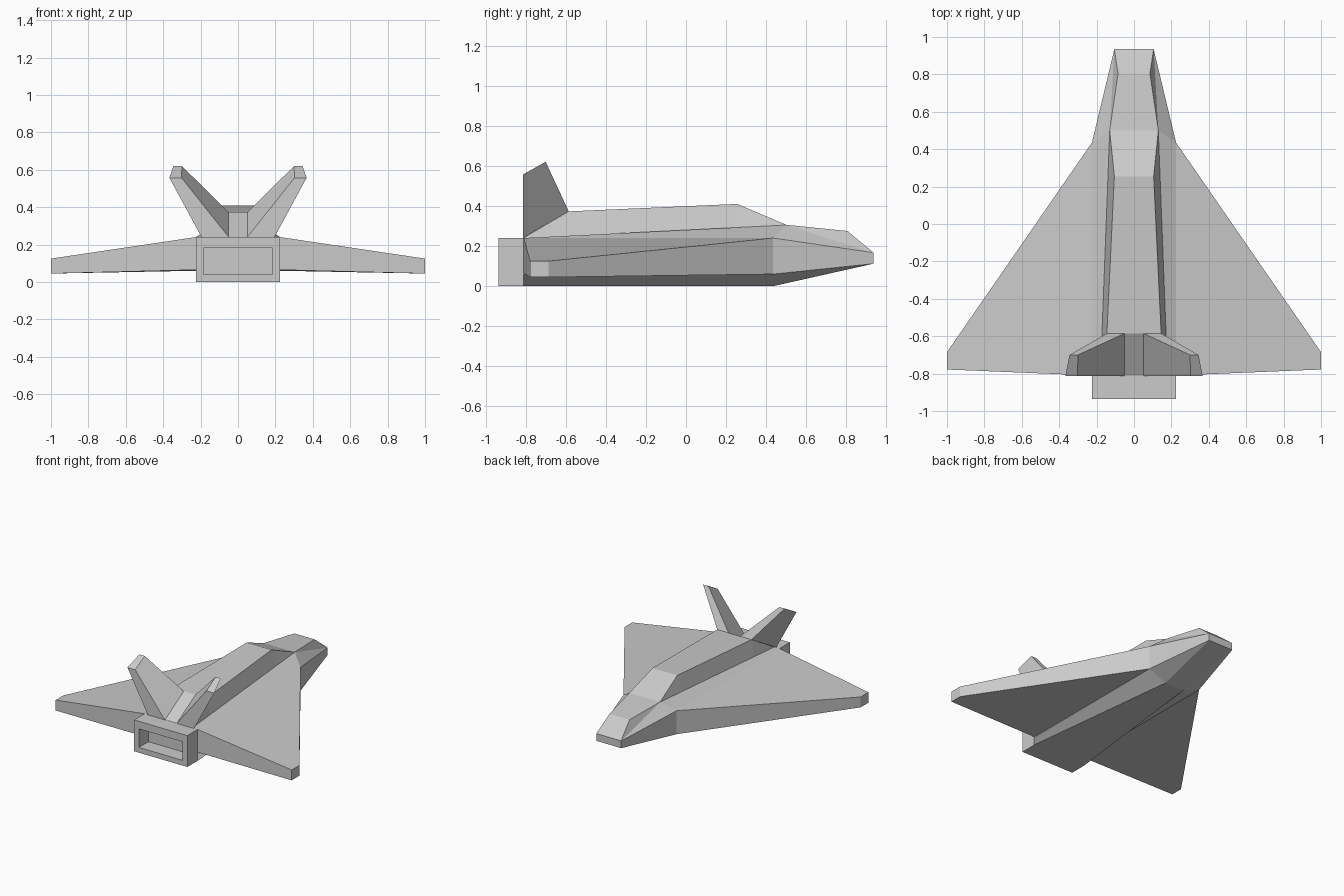
import bpy, bmesh
from mathutils import Vector

if "Cube" in bpy.data.objects:
    bpy.data.objects.remove(bpy.data.objects["Cube"])


def loft(name, rings, cap_start=True, mirror=False):
    """Skin matching rings of points into one flat-faced solid."""
    bm = bmesh.new()
    rows = [[bm.verts.new(p) for p in ring] for ring in rings]
    n = len(rows[0])
    for a, b in zip(rows, rows[1:]):
        for i in range(n):
            j = (i + 1) % n
            bm.faces.new((a[i], a[j], b[j], b[i]))
    if cap_start:
        bm.faces.new(rows[0])
    bm.faces.new(rows[-1])
    bmesh.ops.remove_doubles(bm, verts=bm.verts, dist=0.0005)
    bmesh.ops.recalc_face_normals(bm, faces=bm.faces)
    mesh = bpy.data.meshes.new(name)
    bm.to_mesh(mesh)
    bm.free()
    obj = bpy.data.objects.new(name, mesh)
    bpy.context.collection.objects.link(obj)
    if mirror:
        mod = obj.modifiers.new("Mirror", 'MIRROR')
        mod.use_mirror_merge = False
    return obj


def both_sides(half):
    """Close a right-hand half section with its reflection."""
    return half + [(-x, y, z) for x, y, z in reversed(half)]


def rect(y, w, z0, z1):
    return both_sides([(w, y, z0), (w, y, z1)])


# Hull: keel, chine, shoulder and spine edge, tapering to a blunt nose
loft("hull", [both_sides(h) for h in (
    [(.225, -.81, 0), (.225, -.81, .06), (.225, -.81, .24), (.18, -.81, .24)],
    [(.08, .435, 0), (.225, .435, .06), (.225, .435, .24), (.13, .5, .305)],
    [(.105, .935, .112), (.105, .935, .112), (.105, .935, .167), (.105, .935, .167)],
)])

# Spine and canopy: roof points above the straight edges of the hull deck
rear, brow, nose = Vector((.18, -.81, .24)), Vector((.13, .5, .305)), Vector((.105, .935, .167))
sections = []
for y, top in ((-.81, None), (-.585, (.145, .373)), (.255, (.105, .41)),
               (.5, None), (.805, (.085, .275)), (.935, None)):
    if y <= .5:
        edge = rear.lerp(brow, (y + .81) / 1.31)
    else:
        edge = brow.lerp(nose, (y - .5) / .435)
    roof = (top[0], y, top[1]) if top else (edge.x, y, edge.z + .001)
    sections.append(both_sides([tuple(edge), roof]))
loft("spine_and_canopy", sections)

# Delta wings
loft("wings", [
    [(.225, .435, .24), (.225, -.81, .24), (.225, -.81, .065), (.225, .435, .06)],
    [(1, -.685, .125), (1, -.778, .125), (1, -.778, .045), (1, -.685, .045)],
], cap_start=False, mirror=True)

# Splayed tail fins
loft("tail_fins", [
    [(.05, -.585, .373), (.145, -.585, .373), (.195, -.813, .24), (.05, -.813, .24)],
    [(.3, -.70, .62), (.345, -.70, .62), (.367, -.813, .557), (.302, -.813, .557)],
], mirror=True)

# Exhaust box with a recessed opening
loft("exhaust", [
    rect(-.81, .225, 0, .24),
    rect(-.935, .225, 0, .24),
    rect(-.935, .185, .04, .182),
    rect(-.82, .185, .04, .182),
])
